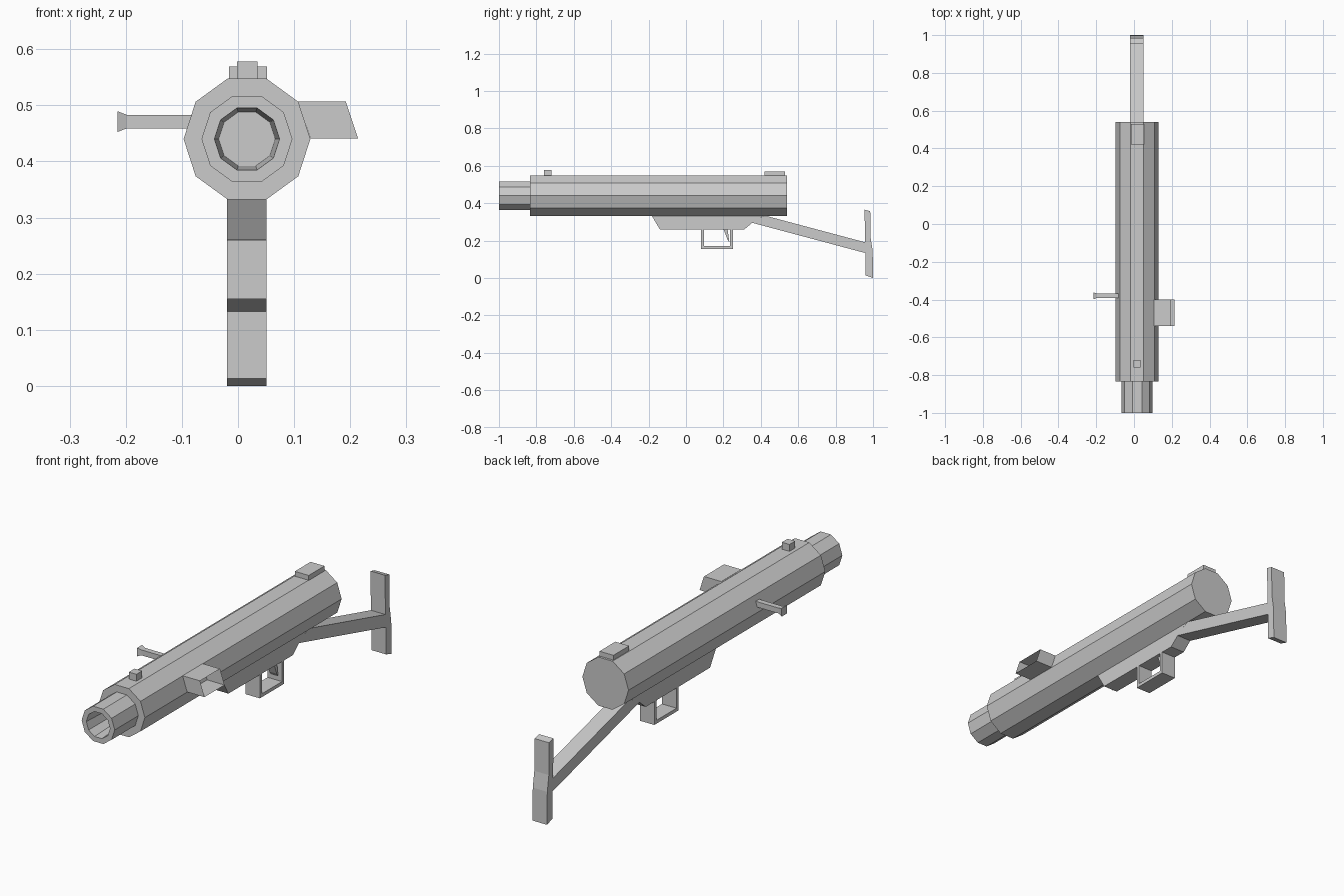
import bpy, bmesh, math

if "Cube" in bpy.data.objects:
    bpy.data.objects.remove(bpy.data.objects["Cube"])

CX, CZ = 0.016, 0.44      # tube axis
X0, X1 = -0.02, 0.051     # width of stock and receiver


def finish(bm, name, recalc=True):
    if recalc:
        bmesh.ops.recalc_face_normals(bm, faces=bm.faces)
    me = bpy.data.meshes.new(name)
    bm.to_mesh(me)
    bm.free()
    ob = bpy.data.objects.new(name, me)
    bpy.context.collection.objects.link(ob)
    return ob


def loft(name, loops, caps=True):
    """Skin a list of equal-length point loops."""
    bm = bmesh.new()
    rings = [[bm.verts.new(p) for p in loop] for loop in loops]
    n = len(rings[0])
    for a, b in zip(rings, rings[1:]):
        for i in range(n):
            j = (i + 1) % n
            bm.faces.new((a[i], a[j], b[j], b[i]))
    if caps:
        bm.faces.new(rings[0])
        bm.faces.new(rings[-1])
    return finish(bm, name)


def tube(name, rings):
    """Ten-sided turned shape along y from (y, radius) pairs."""
    angles = [math.radians(36 * i) for i in range(10)]
    return loft(name, [[(CX + r * math.cos(a), y, CZ + r * math.sin(a)) for a in angles]
                       for y, r in rings])


def side_profile(name, pts, x0=X0, x1=X1):
    """Extrude a (y, z) outline across x."""
    return loft(name, [[(x, y, z) for y, z in pts] for x in (x0, x1)])


def rect(y0, y1, z0, z1):
    return [(y0, z0), (y1, z0), (y1, z1), (y0, z1)]


# Main tube and hollow muzzle
tube("main_tube", [(-0.835, 0.113), (0.54, 0.113)])
tube("muzzle", [(-0.83, 0.081), (-1.0, 0.081), (-1.0, 0.058), (-0.86, 0.0505)])

# Sights
side_profile("front_sight", rect(-0.76, -0.72, 0.54, 0.578), -0.002, 0.035)
side_profile("rear_sight", rect(0.42, 0.53, 0.54, 0.569), -0.016, 0.052)

# Receiver under the tube
side_profile("receiver", [(-0.185, 0.336), (-0.14, 0.26), (0.31, 0.258),
                          (0.355, 0.296), (0.42, 0.336)])

# Sloping stock arm and butt plate
side_profile("stock_arm", [(0.35, 0.296), (0.96, 0.133), (0.96, 0.19), (0.42, 0.334)])
side_profile("butt_plate", [(0.955, 0.365), (0.985, 0.357), (0.987, 0.215), (0.998, 0.145),
                            (1.0, 0.0), (0.961, 0.013), (0.96, 0.133), (0.957, 0.19)])

# Trigger guard and trigger
side_profile("trigger_guard", [(0.08, 0.262), (0.08, 0.155), (0.25, 0.155), (0.25, 0.262),
                               (0.235, 0.262), (0.235, 0.17), (0.095, 0.17), (0.095, 0.262)])
side_profile("trigger", [(0.2, 0.262), (0.222, 0.262), (0.232, 0.19), (0.222, 0.205)],
             -0.002, 0.034)

# Ejection chute: open-ended sleeve sheared out from one tube facet
facet = [(-0.54, 0.507, 0.107), (-0.40, 0.507, 0.107), (-0.40, 0.441, 0.129), (-0.54, 0.441, 0.129)]
chute = loft("ejection_chute", [[(x + dx, y, z) for y, z, x in facet] for dx in (0, 0.085)],
             caps=False)

# Charging handle with flared end
loft("charging_handle", [[(x, -0.38 + sy * h, 0.471 + sz * h)
                          for sy, sz in ((-1, -1), (1, -1), (1, 1), (-1, 1))]
                         for x, h in ((-0.08, 0.012), (-0.198, 0.012), (-0.215, 0.0185))])
